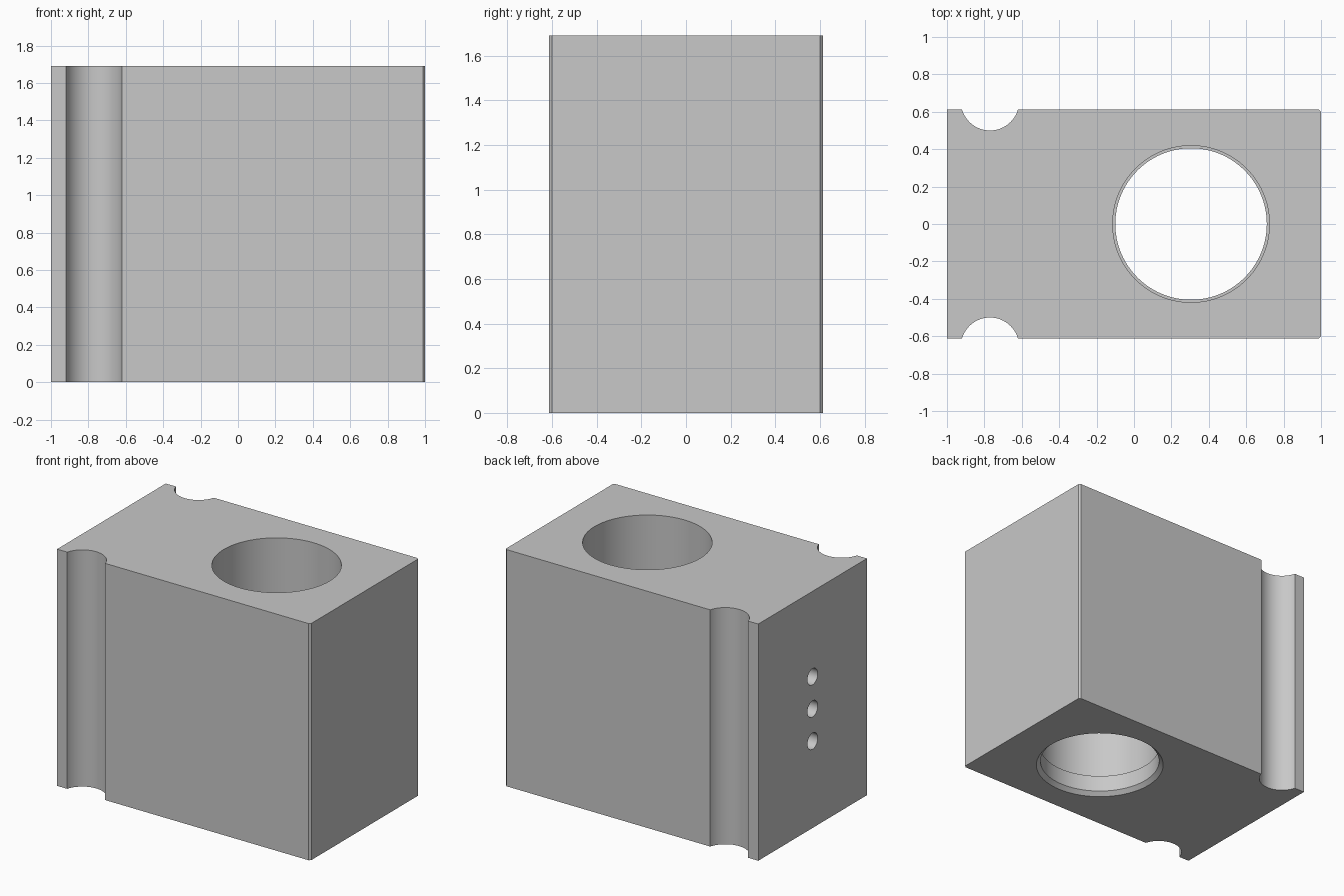
import bpy, bmesh, math
from mathutils import Matrix, Vector

old = bpy.data.objects.get("Cube")
if old:
    bpy.data.objects.remove(old, do_unlink=True)

W, D, H = 2.0, 1.226, 1.69      # block size
BORE_X = 0.305                  # centre of the large bore

grey = bpy.data.materials.new("light grey")
grey.use_nodes = True
COLOUR = (0.58, 0.58, 0.58, 1)
grey.diffuse_color = COLOUR
grey.node_tree.nodes["Principled BSDF"].inputs["Base Color"].default_value = COLOUR


def make_object(name, bm):
    bmesh.ops.recalc_face_normals(bm, faces=bm.faces)
    mesh = bpy.data.meshes.new(name)
    bm.to_mesh(mesh)
    bm.free()
    mesh.materials.append(grey)
    ob = bpy.data.objects.new(name, mesh)
    bpy.context.collection.objects.link(ob)
    return ob


def cylinder(name, radius, length, place, sides=64):
    bm = bmesh.new()
    bmesh.ops.create_cone(bm, cap_ends=True, segments=sides, radius1=radius,
                          radius2=radius, depth=length, matrix=place)
    return make_object(name, bm)


def lathe(name, profile, centre, sides=96):
    """Stack rings of (radius, height) into a closed turned solid."""
    bm = bmesh.new()
    rings = []
    for r, z in profile:
        angles = [2 * math.pi * i / sides for i in range(sides)]
        rings.append([bm.verts.new(centre + Vector((r * math.cos(a), r * math.sin(a), z)))
                      for a in angles])
    for low, high in zip(rings, rings[1:]):
        for i in range(sides):
            j = (i + 1) % sides
            bm.faces.new((low[i], low[j], high[j], high[i]))
    bm.faces.new(rings[0][::-1])
    bm.faces.new(rings[-1])
    return make_object(name, bm)


# Block, with its two right-hand upright edges just broken
bm = bmesh.new()
bmesh.ops.create_cube(bm, size=1, matrix=Matrix.Translation((0, 0, H / 2))
                      @ Matrix.Diagonal((W, D, H, 1)))
corners = [e for e in bm.edges
           if all(v.co.x > 0 for v in e.verts)
           and abs(e.verts[0].co.z - e.verts[1].co.z) > 1]
bmesh.ops.bevel(bm, geom=corners, offset=0.012, segments=1, affect='EDGES')
block = make_object("block", bm)

cutters = []

# Upright round grooves in the front and back
for side, name in ((-1, "front_groove_cutter"), (1, "back_groove_cutter")):
    cutters.append(cylinder(name, 0.156, H + 0.4,
                            Matrix.Translation((-0.77, side * 0.656, H / 2))))

# Large bore with a narrower lip and a chamfered mouth at the bottom
cutters.append(lathe("bore_cutter",
                     [(0.463, -0.03), (0.405, 0.028), (0.405, 0.146),
                      (0.419, 0.146), (0.419, H + 0.1)],
                     Vector((BORE_X, 0, 0))))

# Three small cross holes running from the end face into the bore
for i in range(3):
    place = Matrix.Translation((-0.55, 0, 0.62 + 0.23 * i)) @ Matrix.Rotation(math.pi / 2, 4, 'Y')
    cutters.append(cylinder(f"cross_hole_cutter_{i + 1}", 0.058, 1.2, place, 40))

# Cut everything, then drop the cutters
bpy.ops.object.select_all(action='DESELECT')
block.select_set(True)
bpy.context.view_layer.objects.active = block
for cutter in cutters:
    cutter.hide_render = True
    mod = block.modifiers.new(cutter.name, 'BOOLEAN')
    mod.operation = 'DIFFERENCE'
    mod.solver = 'EXACT'
    mod.object = cutter
    bpy.ops.object.modifier_apply(modifier=mod.name)
    bpy.data.objects.remove(cutter, do_unlink=True)

bpy.ops.object.shade_smooth_by_angle(angle=math.radians(30))
